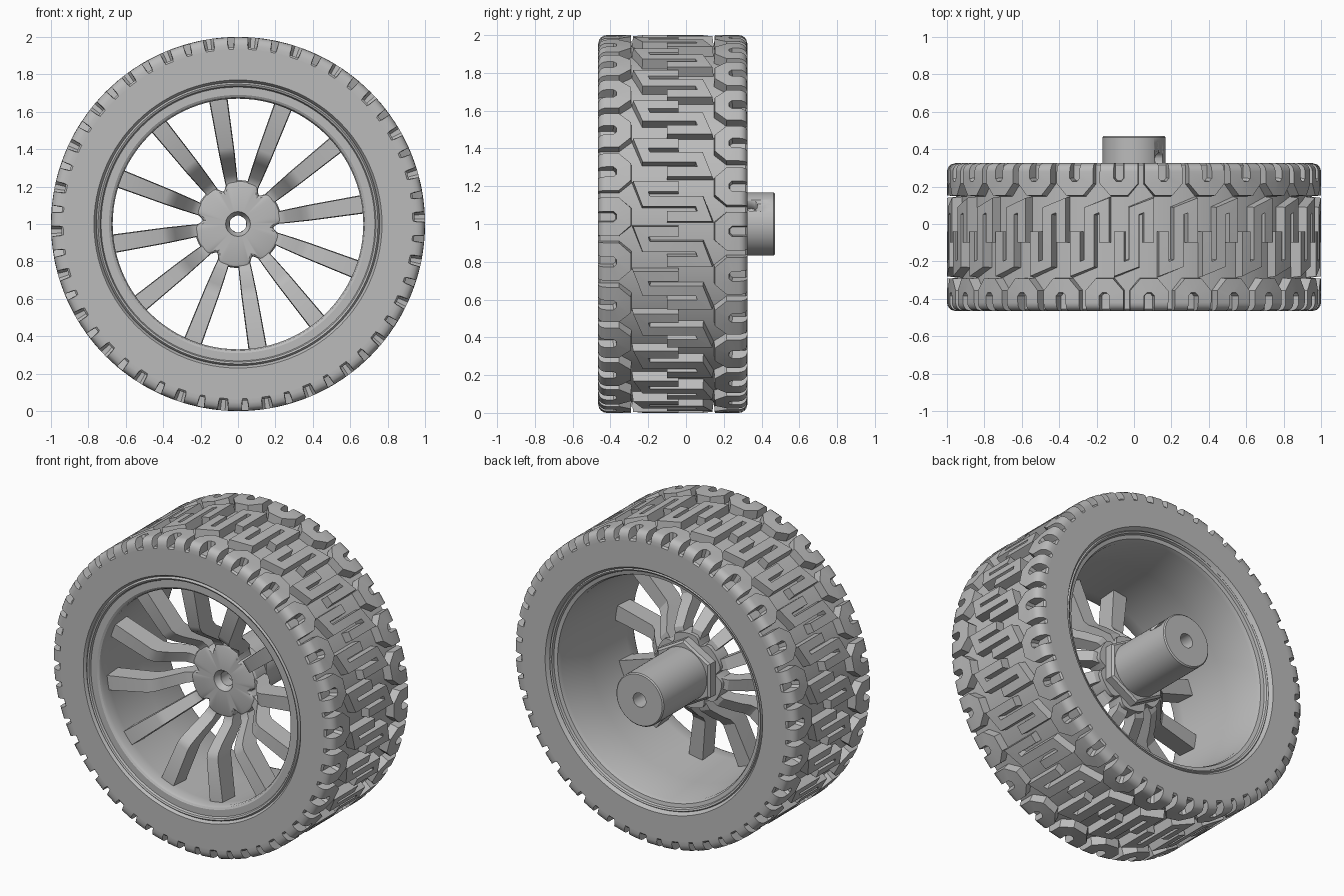
import bpy, bmesh, math
from mathutils import Vector, Matrix

cube = bpy.data.objects.get("Cube")
if cube:
    bpy.data.objects.remove(cube)

grey = bpy.data.materials.new("plain_grey")
grey.use_nodes = True
colour = (0.5, 0.5, 0.5, 1)
grey.diffuse_color = colour
grey.node_tree.nodes["Principled BSDF"].inputs["Base Color"].default_value = colour

FRONT, BACK = -0.465, 0.325      # tyre side planes
BASE = 0.945                     # bottom of the tread grooves
COUNT = 26                       # tread repeats
SPOKES = 12


def polar(r, a, y):
    """Point at radius r, angle a clockwise from the top, on the wheel axis."""
    return Vector((r * math.sin(a), y, 1 + r * math.cos(a)))


def finish(name, bm, angle=30):
    bmesh.ops.recalc_face_normals(bm, faces=bm.faces)
    mesh = bpy.data.meshes.new(name)
    bm.to_mesh(mesh)
    bm.free()
    mesh.materials.append(grey)
    ob = bpy.data.objects.new(name, mesh)
    bpy.context.collection.objects.link(ob)
    bpy.ops.object.select_all(action='DESELECT')
    ob.select_set(True)
    bpy.context.view_layer.objects.active = ob
    bpy.ops.object.shade_smooth_by_angle(angle=math.radians(angle))
    return ob


def lathe(name, profile, steps=96, scale=lambda r, a: r):
    """Spin a closed (radius, y) profile about the wheel axis."""
    bm = bmesh.new()
    rings = []
    for i in range(steps):
        a = math.tau * i / steps
        rings.append([bm.verts.new(polar(scale(r, a), a, y)) for r, y in profile])
    n = len(profile)
    for i in range(steps):
        p, q = rings[i], rings[(i + 1) % steps]
        for j in range(n):
            k = (j + 1) % n
            bm.faces.new((p[j], p[k], q[k], q[j]))
    return finish(name, bm)


def loft(bm, sections):
    """Skin four-cornered sections and cap both ends."""
    loops = [[bm.verts.new(p) for p in s] for s in sections]
    for p, q in zip(loops, loops[1:]):
        for j in range(4):
            k = (j + 1) % 4
            bm.faces.new((p[j], p[k], q[k], q[j]))
    bm.faces.new(loops[0])
    bm.faces.new(loops[-1])


def tread_radius(y):
    f = 0.045
    e = max(0, min(y - FRONT, BACK - y, f))
    return 1 - f + math.sqrt(f * f - (f - e) ** 2)


def offsets(path, half):
    """Mitred left and right offsets of an open path."""
    pts = [Vector(p) for p in path]
    out = []
    for i, p in enumerate(pts):
        a = (p - pts[i - 1]).normalized() if i else None
        b = (pts[i + 1] - p).normalized() if i < len(pts) - 1 else None
        a, b = a or b, b or a
        na, nb = Vector((-a.y, a.x)), Vector((-b.y, b.x))
        m = (na + nb).normalized()
        m *= half / max(m.dot(na), 0.4)
        out.append((p + m, p - m))
    return out


def tread(name, path, width, phase):
    """Raised ribbon on the tyre, repeated all the way round."""
    bm = bmesh.new()
    top, foot = offsets(path, width / 2), offsets(path, width / 2 + 0.006)
    for i in range(COUNT):
        a = math.tau * i / COUNT + phase
        loft(bm, [[polar(tread_radius(t[0].x), a + t[0].y, t[0].x),
                   polar(tread_radius(t[1].x), a + t[1].y, t[1].x),
                   polar(BASE - 0.015, a + f[1].y, f[1].x),
                   polar(BASE - 0.015, a + f[0].y, f[0].x)]
                  for t, f in zip(top, foot)])
    return finish(name, bm, 25)


# Tyre carcass
lathe("tyre", [(0.77, FRONT), (0.935, FRONT), (BASE, FRONT + 0.01),
               (BASE, BACK - 0.01), (0.935, BACK), (0.77, BACK),
               (0.755, BACK - 0.02), (0.745, 0.2), (0.745, -0.4), (0.755, FRONT + 0.02)], 104)

# Tread: S-shaped centre blocks and U-shaped shoulder blocks
s_half = [(0.10, 0.08), (0.07, 0.0)]
s_path = [(-0.10, 0.08)] + s_half + [(-0.14 - y, -s) for y, s in reversed(s_half)] + [(-0.04, -0.08)]
tread("centre_tread", s_path, 0.055, 0)
prong = [(BACK - d, -0.065) for d in (0, 0.006, 0.016, 0.03, 0.045)] + [(0.23, -0.065), (0.19, -0.03)]
u_path = prong + [(y, -s) for y, s in reversed(prong)]
tread("back_shoulder_tread", u_path, 0.075, 0.16)
tread("front_shoulder_tread", [(FRONT + BACK - y, -s) for y, s in u_path], 0.075, -0.16)

# Rim with a rounded lip on each side
lathe("rim", [(0.762, -0.43), (0.757, -0.45), (0.748, -0.46), (0.738, -0.455), (0.732, -0.442),
              (0.69, -0.442), (0.678, -0.435), (0.67, -0.42), (0.672, -0.35), (0.69, 0.0),
              (0.70, 0.26), (0.71, 0.285), (0.733, 0.29), (0.738, 0.305), (0.748, 0.31),
              (0.762, 0.29), (0.755, 0.0)])

# Spokes: flat near the rim, sweeping back into the sunken hub
bm = bmesh.new()
spoke = [(0.15, -0.14, -0.05, 0.03), (0.22, -0.142, -0.05, 0.033), (0.26, -0.165, -0.06, 0.036),
         (0.34, -0.29, -0.15, 0.04), (0.375, -0.335, -0.2, 0.042), (0.41, -0.352, -0.225, 0.043),
         (0.685, -0.37, -0.25, 0.05)]
for i in range(SPOKES):
    a = math.radians(-9) + math.tau * i / SPOKES
    turn = Matrix.Translation((0, 0, 1)) @ Matrix.Rotation(a, 4, 'Y')
    loft(bm, [[turn @ Vector(c) for c in ((-w * 0.92, f, r), (w * 0.92, f, r), (w, b, r), (-w, b, r))]
              for r, f, b, w in spoke])
finish("spokes", bm)


# Hub with six shallow notches between pairs of spokes
def notched(r, a):
    if r < 0.1:
        return r
    d = (math.degrees(a) - 36 + 30) % 60 - 30
    return r - 0.045 * math.exp(-(d / 7) ** 2)


lathe("hub", [(0.045, -0.11), (0.06, -0.13), (0.066, -0.148), (0.215, -0.148), (0.228, -0.142),
              (0.235, -0.13), (0.235, -0.03), (0.045, -0.03)], 120, notched)

# Hexagonal nut behind the hub
lathe("hex_nut", [(0.05, -0.04), (0.205, -0.04), (0.215, -0.03), (0.215, 0.02), (0.2, 0.03), (0.05, 0.03)], 6)

# Axle coupling with a drilled screw hole
shaft = lathe("axle_coupling", [(0.045, -0.04), (0.168, -0.04), (0.168, 0.463), (0.161, 0.47), (0.045, 0.47)], 64)
bm = bmesh.new()
drill = math.radians(54)
bmesh.ops.create_cone(bm, cap_ends=True, segments=24, radius1=0.035, radius2=0.035, depth=0.14,
                      matrix=Matrix.Translation(polar(0.16, drill, 0.345)) @ Matrix.Rotation(drill, 4, 'Y'))
cutter = finish("screw_hole_cutter", bm)
cutter.hide_render = True
cut = shaft.modifiers.new("screw_hole", 'BOOLEAN')
cut.operation = 'DIFFERENCE'
cut.object = cutter
bpy.context.view_layer.objects.active = shaft
bpy.ops.object.modifier_apply(modifier=cut.name)
bpy.data.objects.remove(cutter)
